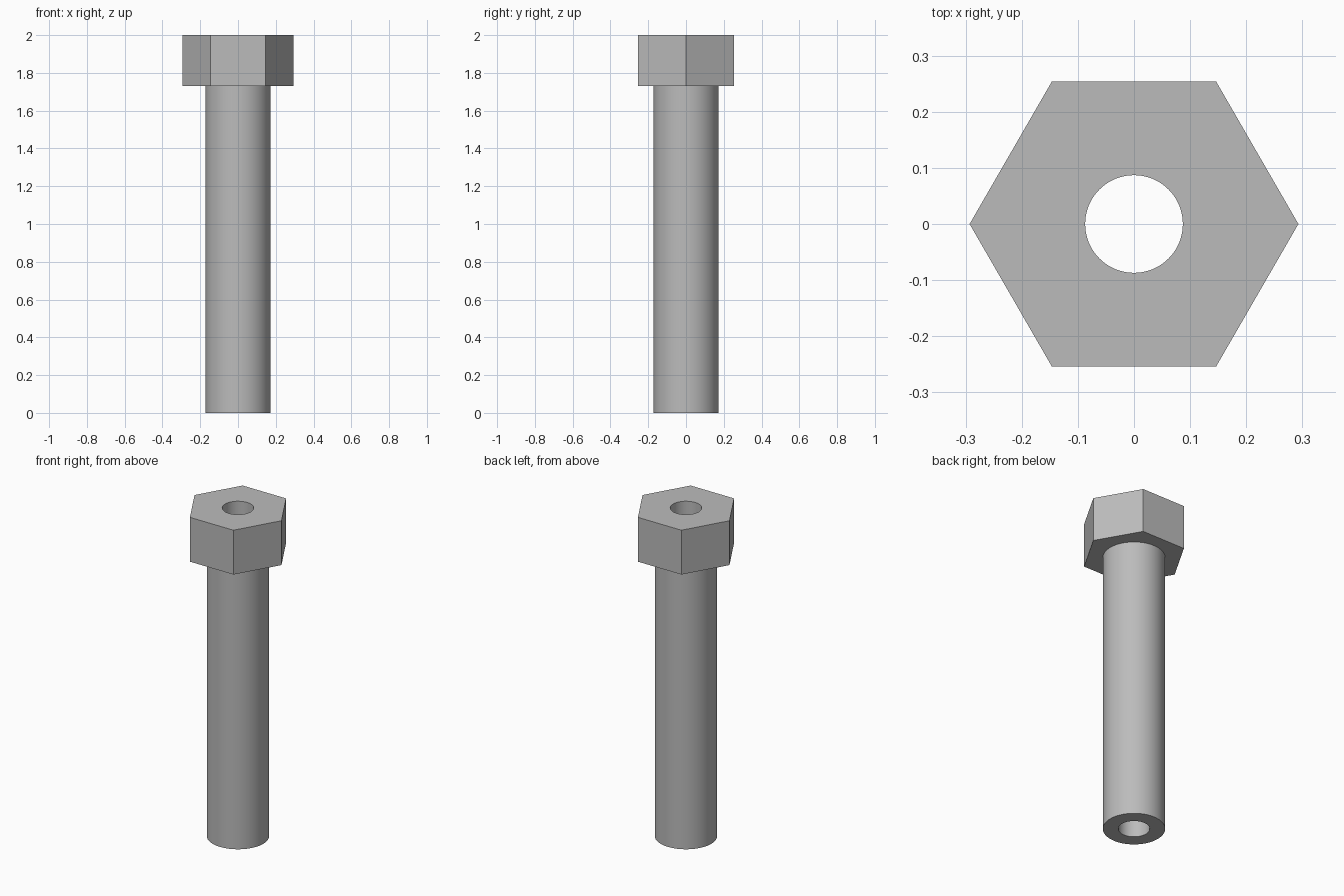
import bpy
import bmesh
from math import cos, sin, pi, radians

cube = bpy.data.objects.get("Cube")
if cube:
    bpy.data.objects.remove(cube)

SIDES, STEP = 6, 16            # hexagon sides, round segments per side
HEX_R, SHANK_R, BORE_R = 0.293, 0.172, 0.087
HEAD_Z, TOP_Z = 1.73, 2.0

steel = bpy.data.materials.new("grey steel")
colour = (0.5, 0.5, 0.5, 1)
steel.use_nodes = True
steel.diffuse_color = colour
steel.node_tree.nodes["Principled BSDF"].inputs["Base Color"].default_value = colour

bm = bmesh.new()


def ring(radius, z, count=SIDES * STEP):
    return [bm.verts.new((radius * cos(2 * pi * i / count),
                          radius * sin(2 * pi * i / count), z))
            for i in range(count)]


def bridge(a, b):
    n = len(a)
    for i in range(n):
        j = (i + 1) % n
        bm.faces.new((a[i], a[j], b[j], b[i]))


def hex_cap(hexagon, circle):
    # One flat face per hexagon side, wrapping its arc of the circle
    n = len(circle)
    for i in range(SIDES):
        arc = [circle[(i * STEP + k) % n] for k in range(STEP + 1)]
        bm.faces.new([hexagon[i], hexagon[(i + 1) % SIDES]] + arc[::-1])


# Round shank, hexagonal head and through bore
bore_low, bore_high = ring(BORE_R, 0), ring(BORE_R, TOP_Z)
shank_low, shank_high = ring(SHANK_R, 0), ring(SHANK_R, HEAD_Z)
head_low, head_high = ring(HEX_R, HEAD_Z, SIDES), ring(HEX_R, TOP_Z, SIDES)
bridge(bore_low, shank_low)
bridge(shank_low, shank_high)
hex_cap(head_low, shank_high)
bridge(head_low, head_high)
hex_cap(head_high, bore_high)
bridge(bore_high, bore_low)
bmesh.ops.recalc_face_normals(bm, faces=bm.faces[:])

mesh = bpy.data.meshes.new("hollow_hex_bolt")
bm.to_mesh(mesh)
bm.free()
mesh.materials.append(steel)
bolt = bpy.data.objects.new("hollow_hex_bolt", mesh)
bpy.context.collection.objects.link(bolt)

# Smooth round walls, sharp rims and corners
bpy.ops.object.select_all(action='DESELECT')
bolt.select_set(True)
bpy.context.view_layer.objects.active = bolt
bpy.ops.object.shade_smooth_by_angle(angle=radians(30))
